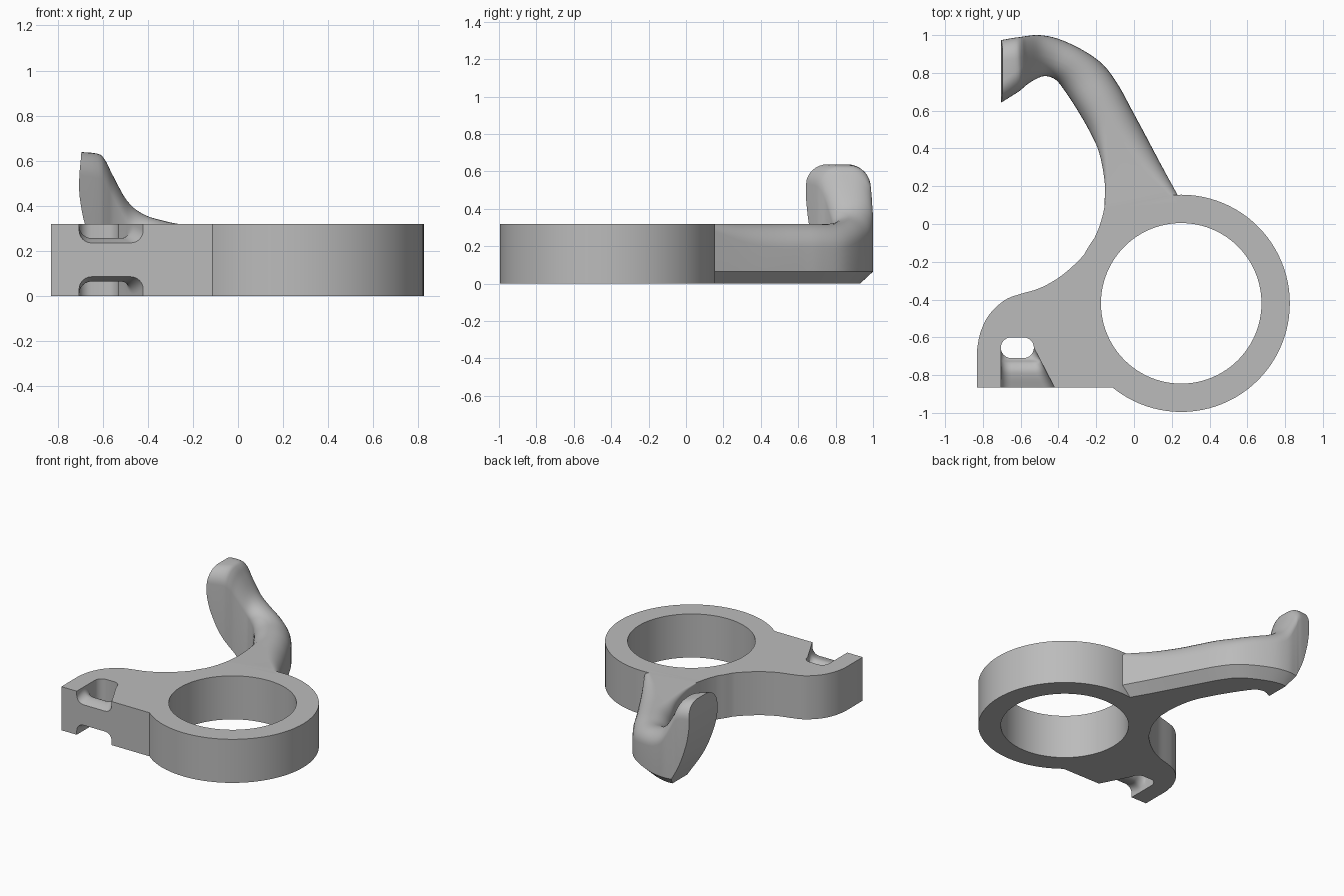
import bpy, bmesh, math
from mathutils import Vector

cube = bpy.data.objects.get("Cube")
if cube:
    bpy.data.objects.remove(cube, do_unlink=True)

H = 0.32                      # plate thickness
RING = Vector((0.25, -0.42))  # ring centre

grey = bpy.data.materials.new("light_grey")
grey.use_nodes = True
colour = (0.5, 0.5, 0.5, 1)
grey.diffuse_color = colour
grey.node_tree.nodes["Principled BSDF"].inputs["Base Color"].default_value = colour


def smooth_path(pts, n=4):
    """Catmull-Rom refinement of points of any dimension."""
    p = [Vector(q) for q in pts]
    p = [p[0]] + p + [p[-1]]
    out = []
    for a, b, c, d in zip(p, p[1:], p[2:], p[3:]):
        for k in range(n):
            t = k / n
            out.append(0.5 * (2 * b + (c - a) * t + (2 * a - 5 * b + 4 * c - d) * t * t
                              + (3 * b - a - 3 * c + d) * t ** 3))
    return out + [p[-1]]


def loft(name, rings):
    """Skin closed rings of equal point count, with capped ends."""
    bm = bmesh.new()
    rows = [[bm.verts.new(co) for co in ring] for ring in rings]
    for a, b in zip(rows, rows[1:]):
        for i in range(len(a)):
            j = (i + 1) % len(a)
            bm.faces.new((a[i], a[j], b[j], b[i]))
    bm.faces.new(rows[0])
    bm.faces.new(rows[-1])
    bmesh.ops.recalc_face_normals(bm, faces=bm.faces)
    mesh = bpy.data.meshes.new(name)
    bm.to_mesh(mesh)
    bm.free()
    mesh.materials.append(grey)
    obj = bpy.data.objects.new(name, mesh)
    bpy.context.collection.objects.link(obj)
    return obj


def slab(name, outline, z0, z1):
    return loft(name, [[(x, y, z) for x, y in outline] for z in (z0, z1)])


def circle(radius, n=96):
    return [RING + radius * Vector((math.cos(i * math.tau / n), math.sin(i * math.tau / n)))
            for i in range(n)]


def combine(target, tool, operation):
    mod = target.modifiers.new(operation, 'BOOLEAN')
    mod.operation, mod.object, mod.solver = operation, tool, 'EXACT'
    bpy.context.view_layer.objects.active = target
    bpy.ops.object.modifier_apply(modifier=mod.name)
    bpy.data.objects.remove(tool, do_unlink=True)


# Mounting foot with its rounded corner and concave flank
flank = smooth_path([(-0.83, -0.66), (-0.815, -0.58), (-0.78, -0.5), (-0.73, -0.44),
                     (-0.67, -0.395), (-0.6, -0.37), (-0.5, -0.34), (-0.4, -0.285),
                     (-0.31, -0.21), (-0.24, -0.13), (-0.19, -0.03), (-0.165, 0.05),
                     (-0.155, 0.1)])
foot = [(-0.83, -0.865)] + [tuple(p) for p in flank] + [(0.22, 0.13), tuple(RING), (-0.11, -0.865)]
body = slab("hook_bracket", foot, 0, H)

# Curved arm: outer xy, inner xy, top height, outer and inner rounding
stations = [
    (0.26, 0.10, -0.14, 0.03, H, 0.01, 0.005),
    (0.23, 0.155, -0.155, 0.10, H, 0.04, 0.005),
    (0.14, 0.32, -0.155, 0.22, H, 0.10, 0.02),
    (0.05, 0.49, -0.185, 0.38, H, 0.13, 0.05),
    (-0.02, 0.62, -0.24, 0.50, H, 0.13, 0.10),
    (-0.08, 0.73, -0.31, 0.62, H, 0.13, 0.11),
    (-0.16, 0.84, -0.37, 0.71, H, 0.13, 0.11),
    (-0.27, 0.92, -0.41, 0.76, 0.335, 0.12, 0.10),
    (-0.40, 0.98, -0.45, 0.78, 0.365, 0.11, 0.09),
    (-0.50, 1.0, -0.49, 0.78, 0.425, 0.11, 0.10),
    (-0.57, 0.995, -0.55, 0.75, 0.54, 0.11, 0.11),
    (-0.60, 0.99, -0.585, 0.722, 0.605, 0.11, 0.11),
    (-0.64, 0.985, -0.62, 0.695, 0.632, 0.11, 0.11),
    (-0.75, 0.965, -0.74, 0.62, 0.64, 0.11, 0.10),
]


def arm_section(s, steps=8):
    outer, inner = Vector(s[0:2]), Vector(s[2:4])
    top, r_out, r_in = s[4:7]
    width = (inner - outer).length
    across = (inner - outer) / width
    fit = min(1, 0.96 * width / (r_out + r_in))
    r_out, r_in = r_out * fit, r_in * fit
    prof = [(0.07, 0), (0, 0.065)]
    for i in range(steps + 1):
        a = i / steps * math.pi / 2
        prof.append((r_out * (1 - math.cos(a)), top - r_out * (1 - math.sin(a))))
    for i in range(steps + 1):
        a = i / steps * math.pi / 2
        prof.append((width - r_in * (1 - math.sin(a)), top - r_in * (1 - math.cos(a))))
    prof.append((width, 0))
    return [(*(outer + across * u), z) for u, z in prof]


arm = loft("arm", [arm_section(s) for s in smooth_path(stations)])

# Curved end face of the hook
end = smooth_path([(-0.69, 0.8), (-0.695, 0.64), (-0.703, 0.55), (-0.705, 0.48), (-0.7, 0.42),
                   (-0.68, H), (-0.63, 0.17), (-0.54, 0), (-0.5, -0.06)])
end = [tuple(p) for p in end] + [(-1, -0.06), (-1, 0.8)]
combine(arm, loft("end_cutter", [[(x, y, z) for x, z in end] for y in (0.4, 1.2)]), 'DIFFERENCE')

# Clamp ring joined to foot and arm, then bored
combine(body, slab("ring", circle(0.575), 0, H), 'UNION')
combine(body, arm, 'UNION')
combine(body, slab("bore_cutter", circle(0.425), -0.1, 0.5), 'DIFFERENCE')

# Through slot in the foot
slot = []
for i in range(26):
    a = -math.pi / 2 + math.pi * (i if i < 13 else i - 1) / 12
    slot.append(((-0.585 if i < 13 else -0.65) + 0.055 * math.cos(a), -0.655 + 0.055 * math.sin(a)))
combine(body, slab("slot_cutter", slot, -0.1, 0.5), 'DIFFERENCE')

# Flared grooves running from the slot to the front, above and below
floor = smooth_path([(-0.9, 0.225), (-0.865, 0.235), (-0.81, 0.252), (-0.77, 0.255),
                     (-0.735, 0.235), (-0.712, 0.2), (-0.655, 0.17)])


def groove_section(y, z, flip, r=0.055):
    left, right = -0.705, -0.53 - (y + 0.655) * 0.52
    pts = [(left, 0.4)]
    for cx, start in ((left + r, math.pi), (right - r, 1.5 * math.pi)):
        for i in range(7):
            a = start + i / 6 * math.pi / 2
            pts.append((cx + r * math.cos(a), z + r + r * math.sin(a)))
    pts.append((right, 0.4))
    return [(x, y, H - h if flip else h) for x, h in pts]


for flip in (False, True):
    combine(body, loft("groove_cutter", [groove_section(y, z, flip) for y, z in floor]), 'DIFFERENCE')

bpy.ops.object.select_all(action='DESELECT')
body.select_set(True)
bpy.context.view_layer.objects.active = body
bpy.ops.object.shade_smooth_by_angle(angle=math.radians(30))
